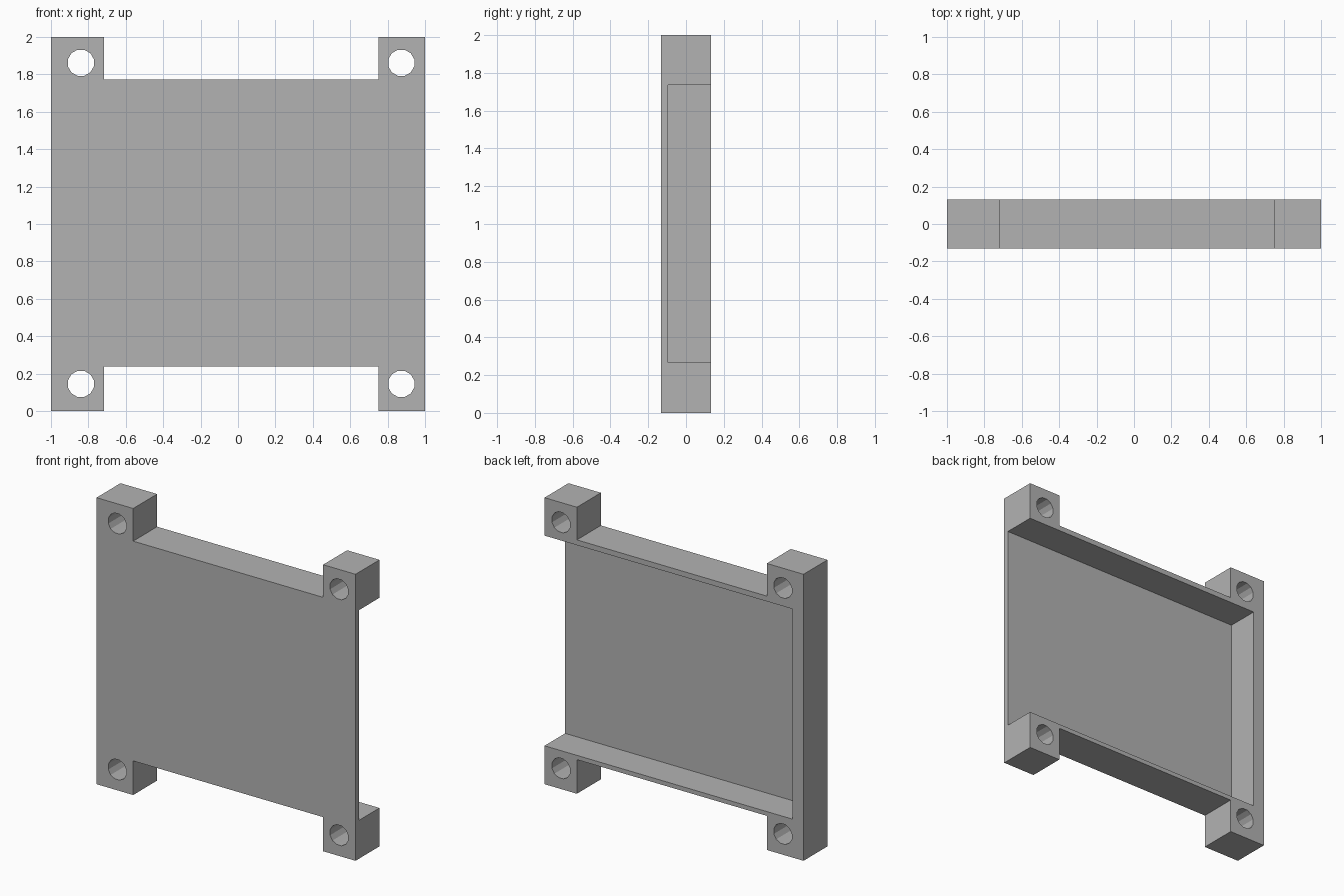
import bpy
import bmesh
import math
from mathutils import Matrix

default = bpy.data.objects.get("Cube")
if default:
    bpy.data.objects.remove(default, do_unlink=True)

grey = bpy.data.materials.new("plain_grey")
grey.use_nodes = True
colour = (0.45, 0.45, 0.45, 1)
grey.diffuse_color = colour
grey.node_tree.nodes["Principled BSDF"].inputs["Base Color"].default_value = colour

HALF_DEPTH = 0.132
FLOOR_Y = -0.095
NOTCH_X = (-0.717, 0.75)
NOTCH_Z = (0.238, 1.772)
RECESS_Z = (0.268, 1.735)
RECESS_X = -0.914
HOLE_X = (-0.84, 0.873)
HOLE_Z = (0.145, 1.862)
HOLE_RADIUS = 0.072


def make_object(name, bm):
    bmesh.ops.recalc_face_normals(bm, faces=bm.faces)
    mesh = bpy.data.meshes.new(name)
    bm.to_mesh(mesh)
    bm.free()
    mesh.materials.append(grey)
    obj = bpy.data.objects.new(name, mesh)
    bpy.context.collection.objects.link(obj)
    return obj


def add_box(bm, low, high):
    size = [b - a for a, b in zip(low, high)]
    centre = [(a + b) / 2 for a, b in zip(low, high)]
    matrix = Matrix.Translation(centre) @ Matrix.Diagonal((*size, 1))
    bmesh.ops.create_cube(bm, size=1, matrix=matrix)


# Plate with four corner lugs, extruded from its front outline
(xa, xb), (za, zb) = NOTCH_X, NOTCH_Z
outline = [(-1, 0), (xa, 0), (xa, za), (xb, za), (xb, 0), (1, 0),
           (1, 2), (xb, 2), (xb, zb), (xa, zb), (xa, 2), (-1, 2)]
bm = bmesh.new()
face = bm.faces.new([bm.verts.new((x, -HALF_DEPTH, z)) for x, z in outline])
extruded = bmesh.ops.extrude_face_region(bm, geom=[face])
bmesh.ops.translate(bm, vec=(0, 2 * HALF_DEPTH, 0),
                    verts=[v for v in extruded["geom"] if isinstance(v, bmesh.types.BMVert)])
tray = make_object("mounting_tray", bm)

# Recess open to the back and to the left side, plus the screw holes
bm = bmesh.new()
add_box(bm, (RECESS_X, FLOOR_Y, RECESS_Z[0]), (1.2, 0.4, RECESS_Z[1]))
for x in HOLE_X:
    for z in HOLE_Z:
        matrix = (Matrix.Translation((x, 0, z)) @ Matrix.Rotation(math.pi / 2, 4, "X")
                  @ Matrix.Rotation(math.pi / 12, 4, "Z"))
        bmesh.ops.create_cone(bm, cap_ends=True, segments=12, radius1=HOLE_RADIUS,
                              radius2=HOLE_RADIUS, depth=1, matrix=matrix)
cutter = make_object("recess_and_hole_cutter", bm)
cutter.hide_render = True

cut = tray.modifiers.new("cut", "BOOLEAN")
cut.operation = "DIFFERENCE"
cut.solver = "EXACT"
cut.object = cutter

# Bake the cut and drop the helper
bpy.context.view_layer.objects.active = tray
bpy.ops.object.modifier_apply(modifier=cut.name)
bpy.data.objects.remove(cutter, do_unlink=True)
